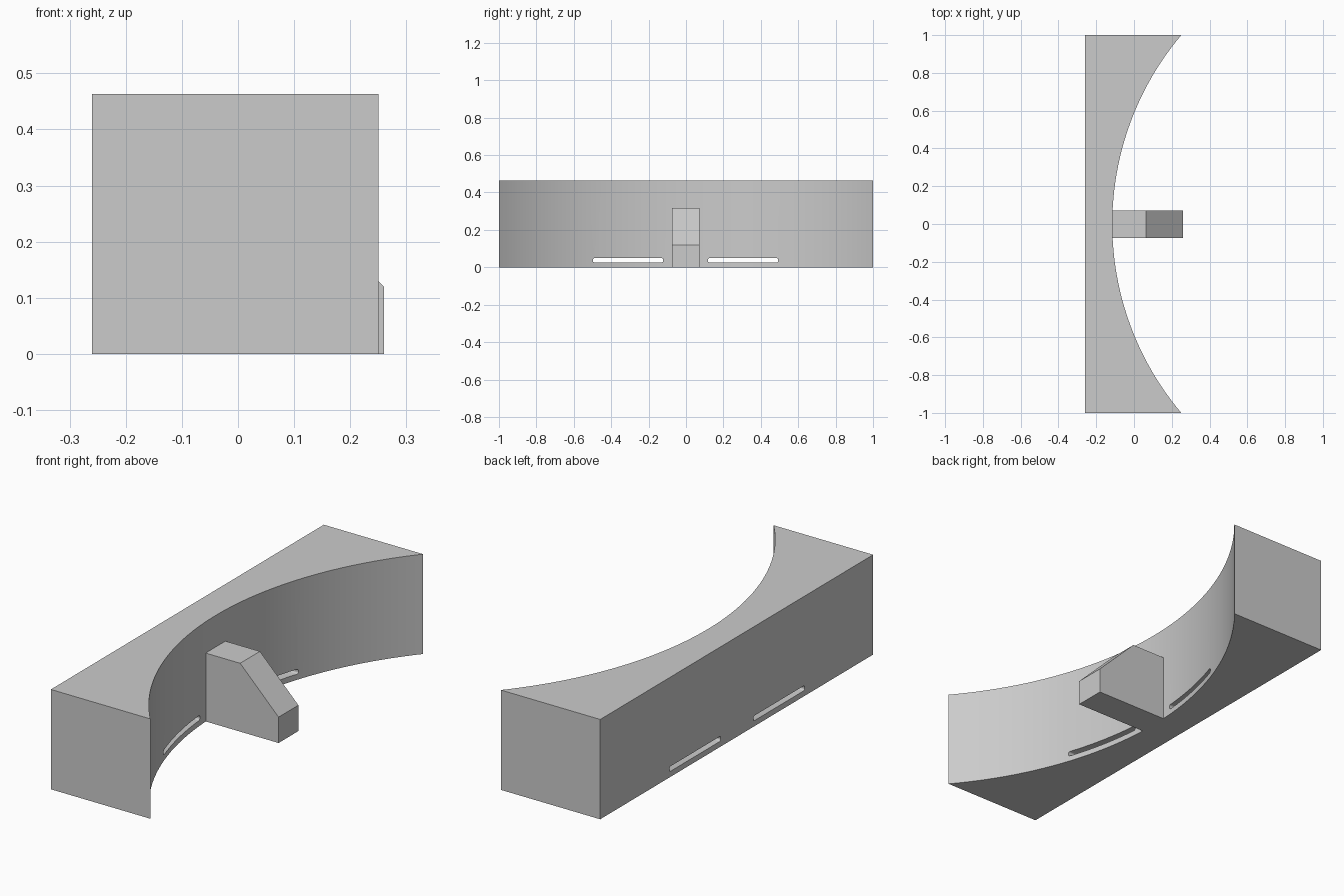
import bpy, bmesh, math

if "Cube" in bpy.data.objects:
    bpy.data.objects.remove(bpy.data.objects["Cube"], do_unlink=True)

grey = bpy.data.materials.new("light grey")
grey.use_nodes = True
colour = (0.6, 0.6, 0.6, 1)
grey.diffuse_color = colour
grey.node_tree.nodes["Principled BSDF"].inputs["Base Color"].default_value = colour


def prism(name, outline, extrude):
    """Extrude a closed outline of 3D points along a vector."""
    bm = bmesh.new()
    face = bm.faces.new([bm.verts.new(p) for p in outline])
    top = bmesh.ops.extrude_face_region(bm, geom=[face])["geom"]
    bmesh.ops.translate(bm, vec=extrude, verts=[v for v in top if isinstance(v, bmesh.types.BMVert)])
    bmesh.ops.recalc_face_normals(bm, faces=bm.faces)
    mesh = bpy.data.meshes.new(name)
    bm.to_mesh(mesh)
    bm.free()
    mesh.materials.append(grey)
    obj = bpy.data.objects.new(name, mesh)
    bpy.context.collection.objects.link(obj)
    return obj


# Block with a concave circular front
back, deep, height, radius = -0.26, -0.115, 0.463, 1.552
half_angle = math.asin(1 / radius)
segments = 48
outline = [(back, 1, 0), (back, -1, 0)]
for i in range(segments + 1):
    a = half_angle * (2 * i / segments - 1)
    outline.append((deep + radius * (1 - math.cos(a)), radius * math.sin(a), 0))
block = prism("curved_block", outline, (0, 0, height))

# Two rounded slots cut right through near the base
for side, y in (("right", -0.31), ("left", 0.305)):
    half_w, half_h, r = 0.188, 0.0115, 0.009
    slot = []
    for k, (sy, sz) in enumerate(((1, 1), (-1, 1), (-1, -1), (1, -1))):
        for j in range(5):
            a = math.pi / 2 * (k + j / 4)
            slot.append((-0.5, y + sy * (half_w - r) + r * math.cos(a),
                         0.0375 + sz * (half_h - r) + r * math.sin(a)))
    cutter = prism(side + "_slot_cutter", slot, (1, 0, 0))
    cutter.hide_render = True
    cutter.hide_set(True)
    cutter.display_type = "WIRE"
    cut = block.modifiers.new(side + "_slot", "BOOLEAN")
    cut.operation = "DIFFERENCE"
    cut.solver = "EXACT"
    cut.object = cutter

# Bake the slots so the helpers can go
bpy.context.view_layer.objects.active = block
block.select_set(True)
for mod in list(block.modifiers):
    cutter = mod.object
    bpy.ops.object.modifier_apply(modifier=mod.name)
    bpy.data.objects.remove(cutter, do_unlink=True)
bpy.ops.object.shade_smooth_by_angle(angle=math.radians(20))

# Sloped rib standing out from the middle of the curve
profile = [(-0.125, 0), (0.26, 0), (0.26, 0.12), (0.063, 0.317), (-0.125, 0.317)]
prism("support_rib", [(x, -0.074, z) for x, z in profile], (0, 0.145, 0))
